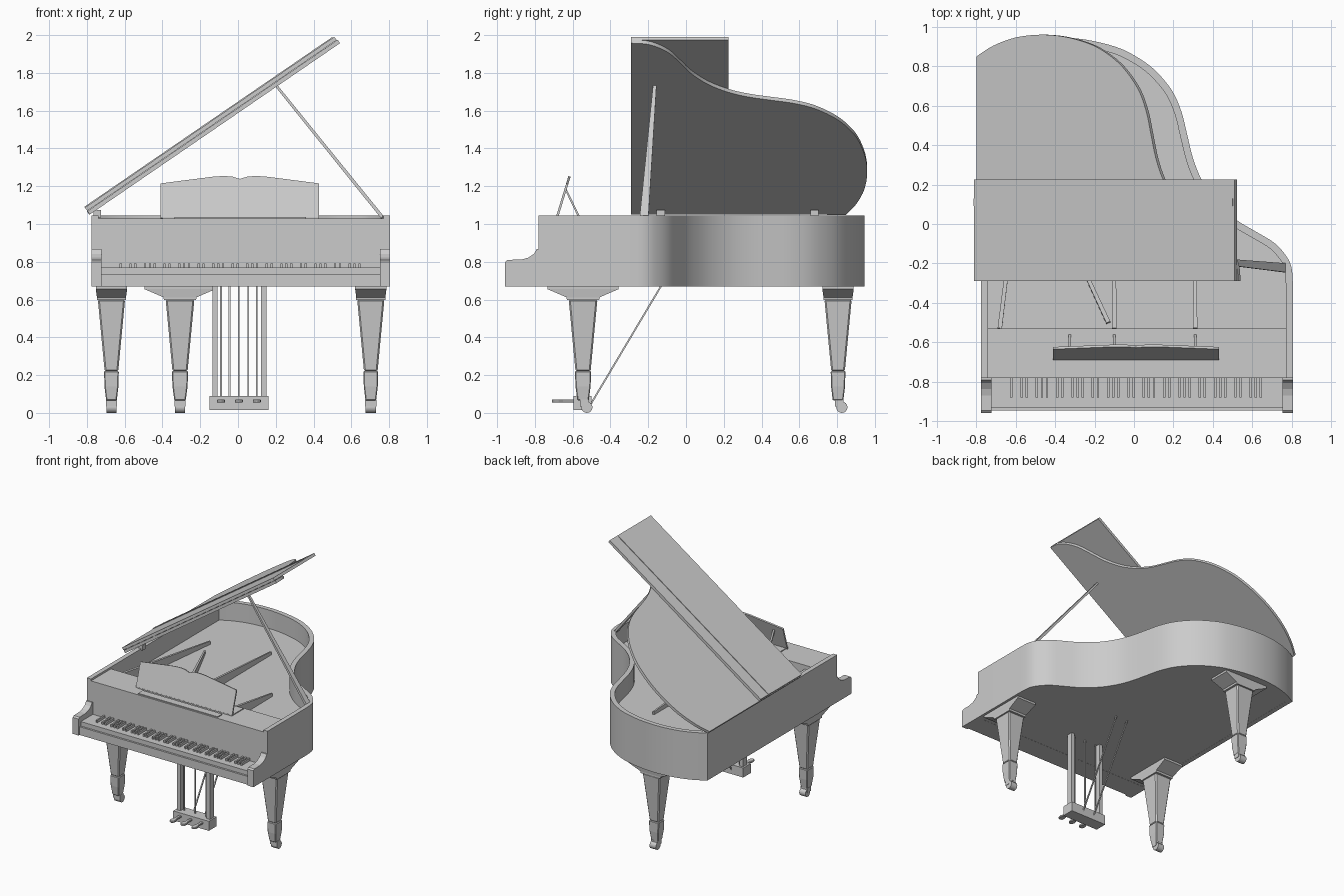
import bpy, bmesh, math
from mathutils import Vector

if "Cube" in bpy.data.objects:
    bpy.data.objects.remove(bpy.data.objects["Cube"])


def mesh_obj(name, verts, faces, loc=(0, 0, 0), rot=(0, 0, 0), bevel=0, smooth=False):
    bm = bmesh.new()
    vs = [bm.verts.new(v) for v in verts]
    for f in faces:
        bm.faces.new([vs[i] for i in f])
    bmesh.ops.recalc_face_normals(bm, faces=bm.faces)
    me = bpy.data.meshes.new(name)
    bm.to_mesh(me)
    bm.free()
    ob = bpy.data.objects.new(name, me)
    bpy.context.collection.objects.link(ob)
    ob.location, ob.rotation_euler = loc, rot
    if bevel:
        m = ob.modifiers.new("bevel", 'BEVEL')
        m.width, m.segments = bevel, 1
    if smooth:
        bpy.ops.object.select_all(action='DESELECT')
        ob.select_set(True)
        bpy.context.view_layer.objects.active = ob
        bpy.ops.object.shade_smooth_by_angle(angle=math.radians(30))
    return ob


def loft(name, rings, **kw):
    """Skin equal-sized rings of points and cap both ends."""
    n = len(rings[0])
    verts = [p for r in rings for p in r]
    faces = [list(range(n)), list(range(len(verts) - n, len(verts)))]
    for k in range(len(rings) - 1):
        for i in range(n):
            j = (i + 1) % n
            faces.append([k * n + i, k * n + j, (k + 1) * n + j, (k + 1) * n + i])
    return mesh_obj(name, verts, faces, **kw)


def prism(name, pts, lo, hi, axis='z', **kw):
    put = {'x': lambda a, b, c: (c, a, b), 'y': lambda a, b, c: (a, c, b),
           'z': lambda a, b, c: (a, b, c)}[axis]
    return loft(name, [[put(a, b, c) for a, b in pts] for c in (lo, hi)], **kw)


def box(name, x0, x1, y0, y1, z0, z1, **kw):
    return prism(name, [(x0, y0), (x1, y0), (x1, y1), (x0, y1)], z0, z1, **kw)


def bar(name, p0, p1, s0, s1, wide=(1, 0, 0)):
    """Tapered four-sided bar between two points; sizes are (wide, thick)."""
    p0, p1 = Vector(p0), Vector(p1)
    d = (p1 - p0).normalized()
    w = Vector(wide)
    w = (w - d * w.dot(d)).normalized()
    t = d.cross(w)
    ring = lambda p, s: [p + w * s[0] * a / 2 + t * s[1] * b / 2
                         for a, b in ((-1, -1), (1, -1), (1, 1), (-1, 1))]
    return loft(name, [ring(p0, s0), ring(p1, s1)])


def spline(pts, steps=4):
    P = [Vector(p) for p in pts]
    P = [2 * P[0] - P[1]] + P + [2 * P[-1] - P[-2]]
    out = []
    for i in range(1, len(P) - 2):
        a, b, c, d = P[i - 1:i + 3]
        for k in range(steps):
            t = k / steps
            out.append(0.5 * (2 * b + (c - a) * t + (2 * a - 5 * b + 4 * c - d) * t * t
                              + (3 * b - a - 3 * c + d) * t ** 3))
    return out + [P[-2]]


def offset(pts, dist):
    """Mitred offset of an open line, positive to the outside of the case."""
    nrm = []
    for a, b in zip(pts, pts[1:]):
        d = (b - a).normalized()
        nrm.append(Vector((-d.y, d.x)))
    nrm = [nrm[0]] + nrm + [nrm[-1]]
    return [p + (m + n) / (1 + m.dot(n)) * dist for p, m, n in zip(pts, nrm, nrm[1:])]


# Case: curved rim, closed core with soundboard, shelf behind the keys
curve = spline([(-.775, .84), (-.68, .89), (-.55, .93), (-.4, .945), (-.25, .935), (-.1, .9),
                (0, .855), (.1, .785), (.19, .68), (.24, .57), (.27, .45), (.3, .33),
                (.345, .22), (.42, .11), (.52, .02), (.62, -.04), (.71, -.095),
                (.77, -.16), (.798, -.22), (.805, -.3)])
outline = [Vector((-.775, -.78))] + curve + [Vector((.805, -.78))]
inner = offset(outline, -.036)
prism("rim", outline + inner[::-1], .67, 1.045, smooth=True)
prism("soundboard_core", inner, .671, .9, smooth=True)
box("pin_shelf", -.739, .769, -.78, -.53, .89, 1.03)

# Braces over the soundboard
for i, (a, b) in enumerate([((-.68, -.53), (-.56, .45)), ((-.13, -.5), (-.5, .3)),
                            ((-.1, -.53), (-.1, .55)), ((.31, -.53), (.31, -.02))]):
    bar(f"plate_brace_{i}", (*a, .95), (*b, .91), (.022, .1), (.012, .03))

# Cheeks and keyboard
cheek = [(-.957, .67), (-.957, .8), (-.945, .81), (-.87, .812), (-.835, .822),
         (-.805, .842), (-.79, .867), (-.779, .867), (-.779, .67)]
for side, x in (("left", -.775), ("right", .753)):
    prism(f"{side}_cheek", cheek, x, x + .052, 'x')
box("key_bed", -.723, .753, -.945, -.78, .67, .735)
box("white_keys", -.723, .753, -.93, -.78, .735, .77)
pitch = .0258
for i in range(51):
    if i % 7 not in (1, 4):
        x = -.647 + pitch * (i + 1)
        box(f"black_key_{i}", x - .006, x + .006, -.88, -.78, .765, .79)

# Music desk
tilt = math.radians(17)
top = [(.43, .19), (.32, .205), (.23, .217), (.14, .229), (.09, .231), (.05, .228), (.01, .215),
       (-.03, .228), (-.07, .231), (-.12, .229), (-.21, .217), (-.3, .205), (-.41, .19)]
prism("music_desk", [(-.41, 0), (.43, 0)] + top, 0, .012, 'y',
      loc=(0, -.69, 1.033), rot=(-tilt, 0, 0))
box("desk_tray", -.4, .43, -.69, -.545, 1.028, 1.037)
box("desk_ledge", -.335, .36, -.77, -.712, 1.028, 1.037)
for i, x in enumerate((-.325, -.1, .31)):
    bar(f"desk_strut_{i}", (x, -.565, 1.035), (x, -.635, 1.18), (.014, .01), (.014, .01))

# Raised lid with its front flap folded back on top
a = math.radians(34.4)
place = dict(loc=(-.785, 0, 1.05), rot=(0, -a, 0))
lid = [(p.x + .787, p.y) for p in offset(outline, .014) if p.y > -.285]
lid = [(0, -.29)] + lid + [(1.606, -.29)]
prism("lid", lid, 0, .022, smooth=True, **place)
box("lid_flap", 0, 1.6, -.29, .225, .0235, .045, **place)
box("lid_hinge_strip", 0, 1.59, .09, .13, .044, .05, **place)
for i, y in enumerate((-.133, .68)):
    box(f"lid_hinge_{i}", -.765, -.725, y - .022, y + .022, 1.035, 1.075)
bar("lid_prop", (.765, -.222, 1.035), (.2, -.165, 1.735), (.046, .018), (.018, .014), (0, 1, 0))

# Legs with brackets and casters
for name, cx, cy, turn in (("front_left", -.67, -.545, 0), ("front_right", .703, -.545, 0),
                           ("back", -.307, .805, 1)):
    def rings(sections):
        out = []
        for z, hx, hy in sections:
            if turn:
                hx, hy = hy, hx
            out.append([(cx + hx * u, cy + hy * v, z)
                        for u, v in ((-1, -1), (1, -1), (1, 1), (-1, 1))])
        return out
    loft(name + "_leg_bracket", rings([(.672, .083, .188), (.655, .083, .188),
                                       (.612, .077, .088), (.598, .077, .085)]))
    loft(name + "_leg", rings([(.6, .072, .076), (.22, .036, .04)]), bevel=.008)
    loft(name + "_leg_foot", rings([(.222, .039, .043), (.14, .037, .04), (.065, .028, .03)]),
         bevel=.005)
    box(name + "_caster_fork", cx - .03, cx + .03, cy - .015, cy + .03, .035, .07)
    wheel = [(cy + .02 + .03 * math.cos(t * math.pi / 8), .03 + .03 * math.sin(t * math.pi / 8))
             for t in range(16)]
    prism(name + "_caster", wheel, cx - .027, cx + .027, 'x', smooth=True)

# Pedal lyre
box("lyre_base", -.15, .162, -.595, -.5, .015, .09)
for side, x in (("left", -.122), ("right", .136)):
    box(f"lyre_post_{side}", x - .014, x + .014, -.565, -.515, .085, .672)
for i, x in enumerate((-.09, .005, .1)):
    bar(f"pedal_rod_{i}", (x, -.54, .08), (x, -.54, .675), (.008, .008), (.008, .008))
    tongue = [(x - .011, -.59), (x - .012, -.65), (x - .022, -.675), (x - .018, -.7), (x, -.712),
              (x + .018, -.7), (x + .022, -.675), (x + .012, -.65), (x + .011, -.59)]
    prism(f"pedal_{i}", tongue, .055, .07, bevel=.003)
for i, x in enumerate((-.045, .055)):
    bar(f"lyre_brace_{i}", (x, -.505, .045), (x, -.13, .675), (.009, .009), (.009, .009))
